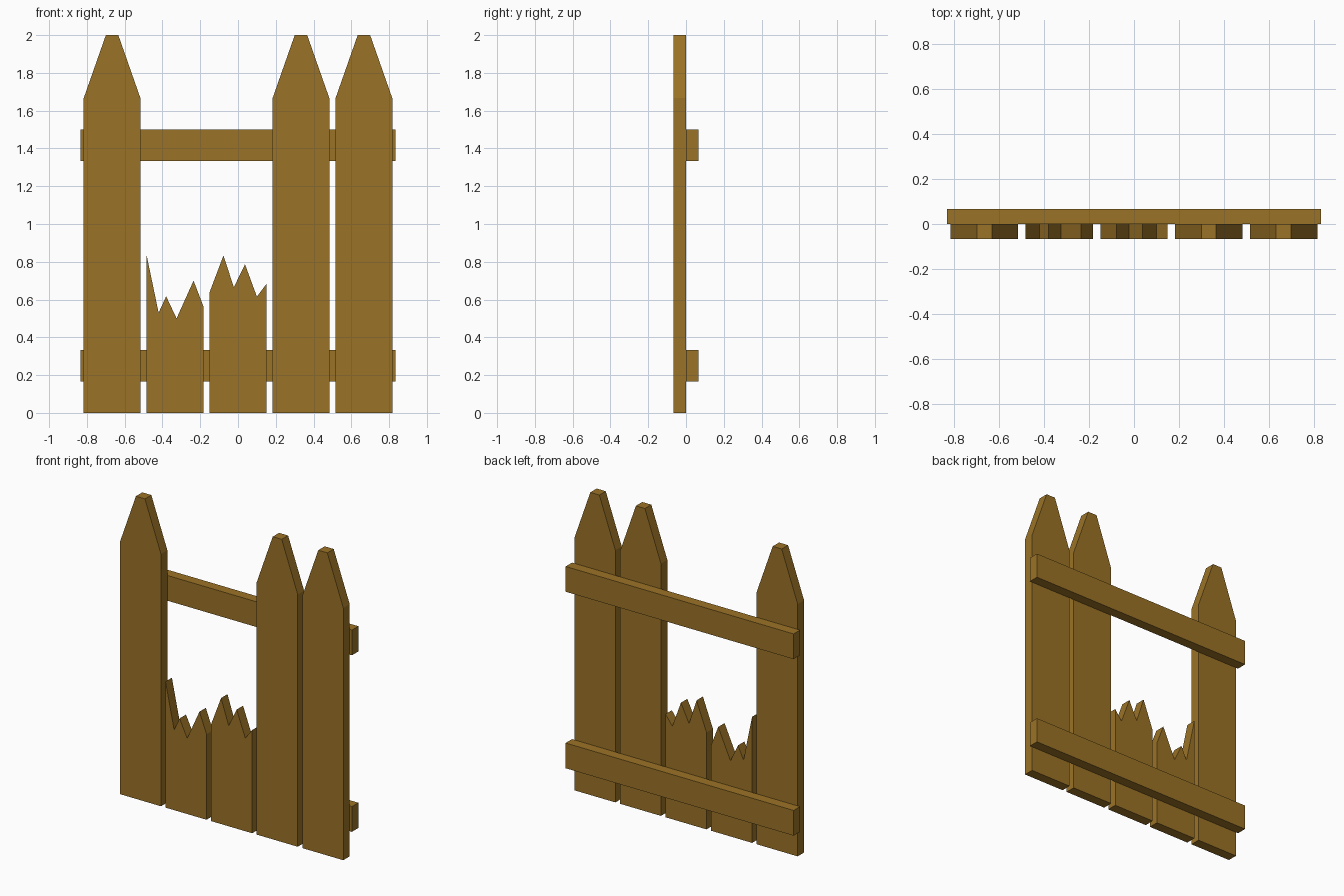
import bpy, bmesh

if "Cube" in bpy.data.objects:
    bpy.data.objects.remove(bpy.data.objects["Cube"])

wood = bpy.data.materials.new("wood")
wood.diffuse_color = (0.33, 0.17, 0.02, 1)
wood.use_nodes = True
wood.node_tree.nodes["Principled BSDF"].inputs["Base Color"].default_value = wood.diffuse_color

T = 1 / 15   # board thickness
H = 0.15     # half width of a picket


def board(name, profile, y0, y1):
    """Extrude an x-z outline from y0 to y1."""
    bm = bmesh.new()
    face = bm.faces.new([bm.verts.new((x, y0, z)) for x, z in profile])
    ext = bmesh.ops.extrude_face_region(bm, geom=[face], use_keep_orig=True)
    verts = [v for v in ext["geom"] if isinstance(v, bmesh.types.BMVert)]
    bmesh.ops.translate(bm, verts=verts, vec=(0, y1 - y0, 0))
    bmesh.ops.recalc_face_normals(bm, faces=bm.faces)
    mesh = bpy.data.meshes.new(name)
    bm.to_mesh(mesh)
    bm.free()
    mesh.materials.append(wood)
    obj = bpy.data.objects.new(name, mesh)
    bpy.context.collection.objects.link(obj)


def picket(name, cx, top):
    """Upright board; top edge is given left to right, relative to its centre."""
    outline = [(-H, 0)] + top + [(H, 0)]
    board(name, [(cx + x, z) for x, z in outline], -T, 0)


# Whole pickets with blunt points
pointed = [(-H, 5 / 3), (-0.033, 2), (0.033, 2), (H, 5 / 3)]
for i, cx in enumerate((-2 / 3, 1 / 3, 2 / 3)):
    picket(f"picket_{i + 1}", cx, pointed)

# Snapped pickets with jagged tops
picket("broken_picket_left", -1 / 3,
       [(-H, 0.833), (-0.087, 0.53), (-0.047, 0.617), (0.008, 0.5),
        (0.098, 0.70), (H, 0.565)])
picket("broken_picket_right", 0,
       [(-H, 0.64), (-0.077, 0.833), (-0.022, 0.665), (0.037, 0.787),
        (0.1, 0.615), (H, 0.682)])

# Cross rails behind the pickets
for name, z in (("lower_rail", 1 / 6), ("upper_rail", 4 / 3)):
    w, h = 5 / 6, 1 / 6
    board(name, [(-w, z), (-w, z + h), (w, z + h), (w, z)], 0, T)
